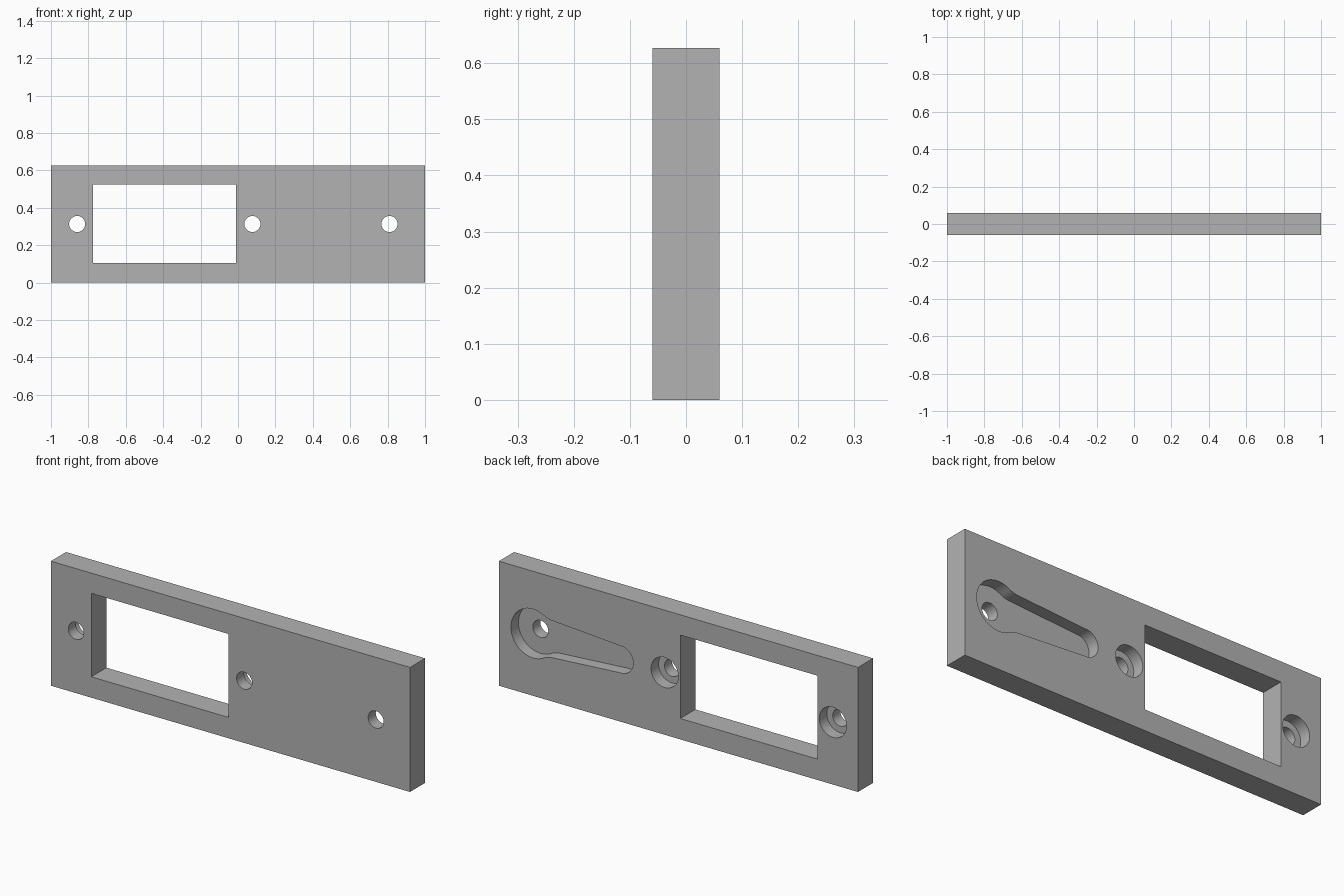
import bpy, bmesh
from math import sin, cos, radians
from mathutils import Vector

if "Cube" in bpy.data.objects:
    bpy.data.objects.remove(bpy.data.objects["Cube"])

LENGTH, THICK, HEIGHT = 2.0, 0.12, 0.627
BACK, MID_Z = THICK / 2, HEIGHT / 2
OVER = 0.05           # how far cutters stick out of the plate
STEP = 0.0            # depth plane of the recess floors

grey = bpy.data.materials.new("plain_grey")
grey.use_nodes = True
colour = (0.45, 0.45, 0.45, 1)
grey.diffuse_color = colour
grey.node_tree.nodes["Principled BSDF"].inputs["Base Color"].default_value = colour


def arc(cx, cz, r, start, end, steps):
    """Points along an arc, angles in degrees."""
    angles = [radians(start + (end - start) * i / steps) for i in range(steps + 1)]
    return [(cx + r * cos(a), cz + r * sin(a)) for a in angles]


def circle(cx, r, steps=48):
    return arc(cx, MID_Z, r, 0, 360, steps)[:-1]


def rectangle(x0, x1, z0, z1):
    return [(x0, z0), (x1, z0), (x1, z1), (x0, z1)]


def prism(name, outline, y0, y1):
    """Extrude an x-z outline from y0 to y1."""
    bm = bmesh.new()
    face = bm.faces.new([bm.verts.new((x, y0, z)) for x, z in outline])
    top = bmesh.ops.extrude_face_region(bm, geom=[face])["geom"]
    moved = [v for v in top if isinstance(v, bmesh.types.BMVert)]
    bmesh.ops.translate(bm, verts=moved, vec=(0, y1 - y0, 0))
    bmesh.ops.recalc_face_normals(bm, faces=bm.faces)
    mesh = bpy.data.meshes.new(name)
    bm.to_mesh(mesh)
    bm.free()
    mesh.materials.append(grey)
    obj = bpy.data.objects.new(name, mesh)
    bpy.context.collection.objects.link(obj)
    return obj


def keyhole():
    """Round head, softened neck and tapering slot, mirrored about the middle."""
    half = arc(0.81, 0, 0.123, 0, 120, 24)
    start, bend, end = Vector(half[-1]), Vector((0.728, 0.095)), Vector((0.70, 0.093))
    for i in range(1, 7):
        t = i / 6
        half.append(tuple(start * (1 - t) ** 2 + bend * 2 * t * (1 - t) + end * t * t))
    half += arc(0.32, 0, 0.068, 86, 180, 16)
    lower = [(x, -z) for x, z in reversed(half[1:-1])]
    return [(x, MID_Z + z) for x, z in half + lower]


# Main plate
plate = prism("mounting_plate", rectangle(-LENGTH / 2, LENGTH / 2, 0, HEIGHT), -BACK, BACK)

# Window, screw holes, counterbores and rear keyhole recess
cutters = [
    prism("window_cutter", rectangle(-0.775, -0.01, 0.105, 0.525), -BACK - OVER, BACK + OVER),
    prism("recess_cutter", keyhole(), STEP, BACK + OVER),
]
for x in (-0.86, 0.077, 0.81):
    cutters.append(prism("hole_cutter", circle(x, 0.043), -BACK - OVER, BACK + OVER))
for x in (-0.86, 0.077):
    cutters.append(prism("counterbore_cutter", circle(x, 0.076), STEP, BACK + OVER))

bpy.ops.object.select_all(action="DESELECT")
plate.select_set(True)
bpy.context.view_layer.objects.active = plate
for cutter in cutters:
    cutter.hide_render = True
    mod = plate.modifiers.new("cut", "BOOLEAN")
    mod.operation = "DIFFERENCE"
    mod.solver = "EXACT"
    mod.object = cutter
    bpy.ops.object.modifier_apply(modifier=mod.name)
    bpy.data.objects.remove(cutter)

bpy.ops.object.shade_smooth_by_angle(angle=radians(30))
